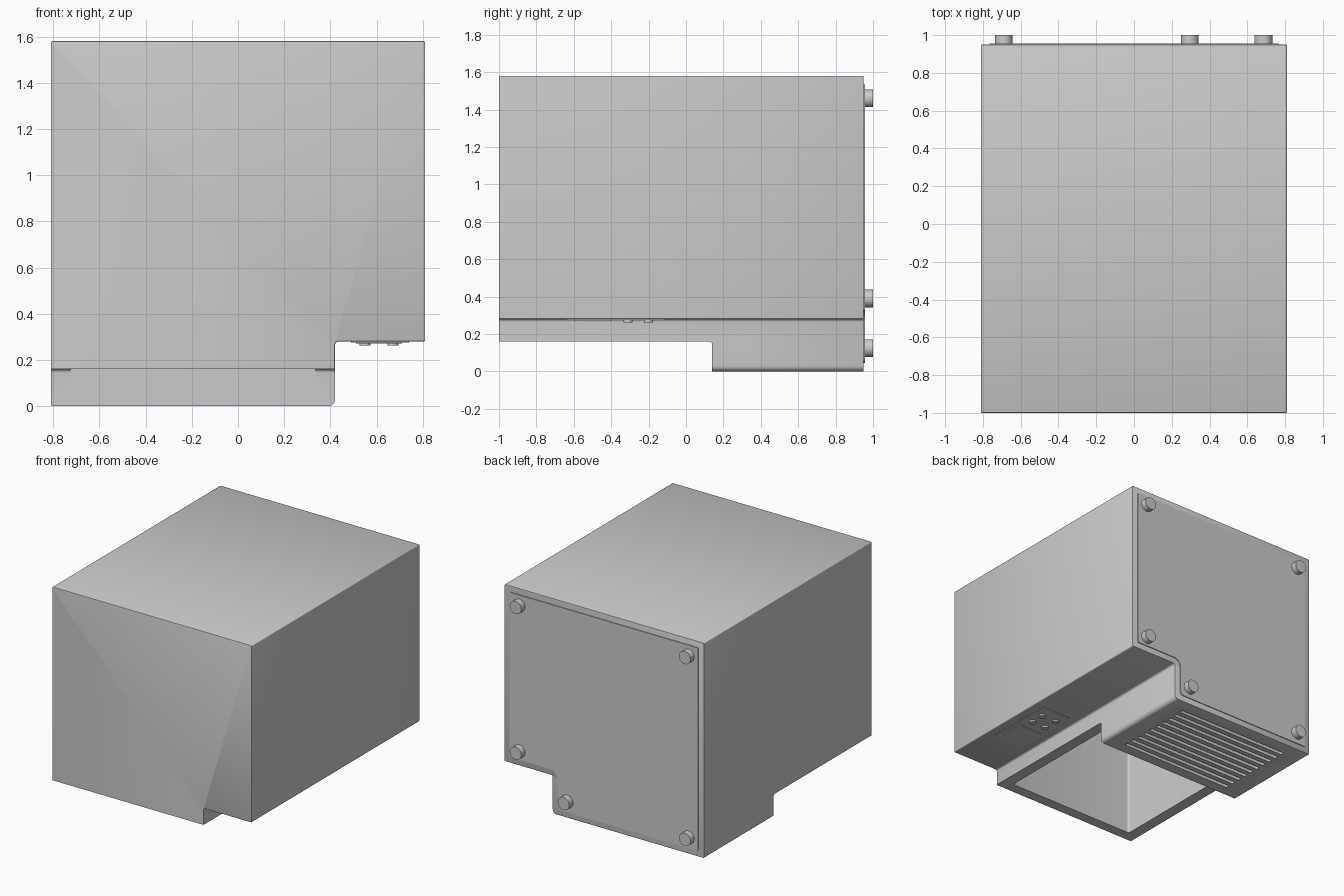
import bpy, bmesh, math
from mathutils import Vector

default_cube = bpy.data.objects.get("Cube")
if default_cube:
    bpy.data.objects.remove(default_cube, do_unlink=True)

grey = bpy.data.materials.new("light_grey")
grey.use_nodes = True
grey.diffuse_color = (0.6, 0.6, 0.6, 1)
grey.node_tree.nodes["Principled BSDF"].inputs["Base Color"].default_value = (0.6, 0.6, 0.6, 1)

# Maps (profile u, profile v, extrusion w) to x, y, z
AXES = {
    "x": lambda u, v, w: (w, u, v),
    "y": lambda u, v, w: (u, w, v),
    "z": lambda u, v, w: (u, v, w),
}


def rounded(corners, steps=6):
    """Replace each (u, v, radius) corner with a smooth arc."""
    outline = []
    count = len(corners)
    for i, (u, v, radius) in enumerate(corners):
        corner = Vector((u, v))
        if radius == 0:
            outline.append(corner)
            continue
        to_prev = (Vector(corners[i - 1][:2]) - corner).normalized()
        to_next = (Vector(corners[(i + 1) % count][:2]) - corner).normalized()
        centre = corner + (to_prev + to_next) * radius
        for k in range(steps + 1):
            a = math.pi / 2 * k / steps
            outline.append(centre - to_next * radius * math.cos(a) - to_prev * radius * math.sin(a))
    return outline


def rectangle(u0, u1, v0, v1, radius=0):
    return [(u0, v0, radius), (u1, v0, radius), (u1, v1, radius), (u0, v1, radius)]


def prism(name, corners, axis, start, end, bevel=0):
    """Extrude a rounded outline along an axis."""
    bm = bmesh.new()
    outline = rounded(corners)
    rings = [[bm.verts.new(AXES[axis](p.x, p.y, w)) for p in outline] for w in (start, end)]
    caps = [bm.faces.new(ring) for ring in rings]
    for i in range(len(outline)):
        bm.faces.new((rings[0][i - 1], rings[0][i], rings[1][i], rings[1][i - 1]))
    bmesh.ops.recalc_face_normals(bm, faces=bm.faces)
    if bevel:
        edges = {e for cap in caps for e in cap.edges}
        bmesh.ops.bevel(bm, geom=list(edges), offset=bevel, segments=2,
                        profile=0.5, affect="EDGES")
    mesh = bpy.data.meshes.new(name)
    bm.to_mesh(mesh)
    bm.free()
    obj = bpy.data.objects.new(name, mesh)
    bpy.context.collection.objects.link(obj)
    mesh.materials.append(grey)
    return obj


def activate(obj):
    bpy.ops.object.select_all(action="DESELECT")
    obj.select_set(True)
    bpy.context.view_layer.objects.active = obj


def cut(target, cutter):
    """Subtract a cutter and discard it."""
    mod = target.modifiers.new("cut", "BOOLEAN")
    mod.operation = "DIFFERENCE"
    mod.solver = "EXACT"
    mod.object = cutter
    activate(target)
    bpy.ops.object.modifier_apply(modifier=mod.name)
    bpy.data.objects.remove(cutter, do_unlink=True)


def disc(name, x, y, z, radius, depth, tilt=0):
    bpy.ops.mesh.primitive_cylinder_add(vertices=32, radius=radius, depth=depth,
                                        location=(x, y, z), rotation=(tilt, 0, 0))
    obj = bpy.context.object
    obj.name = name
    obj.data.materials.append(grey)
    return obj


parts = []

# Main housing: notched outline extruded front to back
body = prism("housing", [
    (-0.81, 0, 0.008), (0.42, 0, 0.03), (0.42, 0.28, 0.015),
    (0.81, 0.28, 0.008), (0.81, 1.58, 0.008), (-0.81, 1.58, 0.008),
], "y", -1, 0.95, bevel=0.005)
parts.append(body)

# Raised front underside, filleted where it meets the rear block
cut(body, prism("front_cutter", [
    (-1.2, -0.2, 0), (0.14, -0.2, 0), (0.14, 0.16, 0.015), (-1.2, 0.16, 0),
], "x", -0.95, 0.95))

# Open chamber above the front underside
cut(body, prism("chamber_cutter", [
    (-0.725, -0.92, 0.02), (0.335, -0.92, 0.02), (0.335, 0.142, 0), (-0.725, 0.142, 0),
], "z", 0.12, 1.5))

# Ventilation slots under the rear block
SLOTS = 10
for i in range(SLOTS):
    y = 0.235 + 0.6 * i / (SLOTS - 1)
    cut(body, prism("slot_cutter", rectangle(-0.66, 0.27, y - 0.014, y + 0.014, 0.013),
                    "z", -0.1, 0.04))

# Raised rear cover following the housing outline
parts.append(prism("rear_cover", [
    (-0.765, 0.045, 0.008), (0.375, 0.045, 0.03), (0.375, 0.325, 0.06),
    (0.765, 0.325, 0.008), (0.765, 1.535, 0.008), (-0.765, 1.535, 0.008),
], "y", 0.94, 0.956))

# Rear feet
for x, z in ((-0.69, 1.46), (0.685, 1.46), (0.685, 0.39), (0.295, 0.125), (-0.69, 0.125)):
    parts.append(disc("rear_foot", x, 0.97, z, 0.047, 0.06, math.pi / 2))

# Control panel under the overhang: plate, screen and buttons
parts.append(prism("control_panel", rectangle(0.49, 0.74, -0.64, -0.11, 0.01), "z", 0.276, 0.284))
parts.append(prism("screen", rectangle(0.51, 0.71, -0.59, -0.4, 0.01), "z", 0.271, 0.28))
for x in (0.55, 0.67):
    for y in (-0.31, -0.2):
        parts.append(disc("button", x, y, 0.272, 0.024, 0.018))

for part in parts:
    activate(part)
    bpy.ops.object.shade_smooth_by_angle(angle=math.radians(35))
